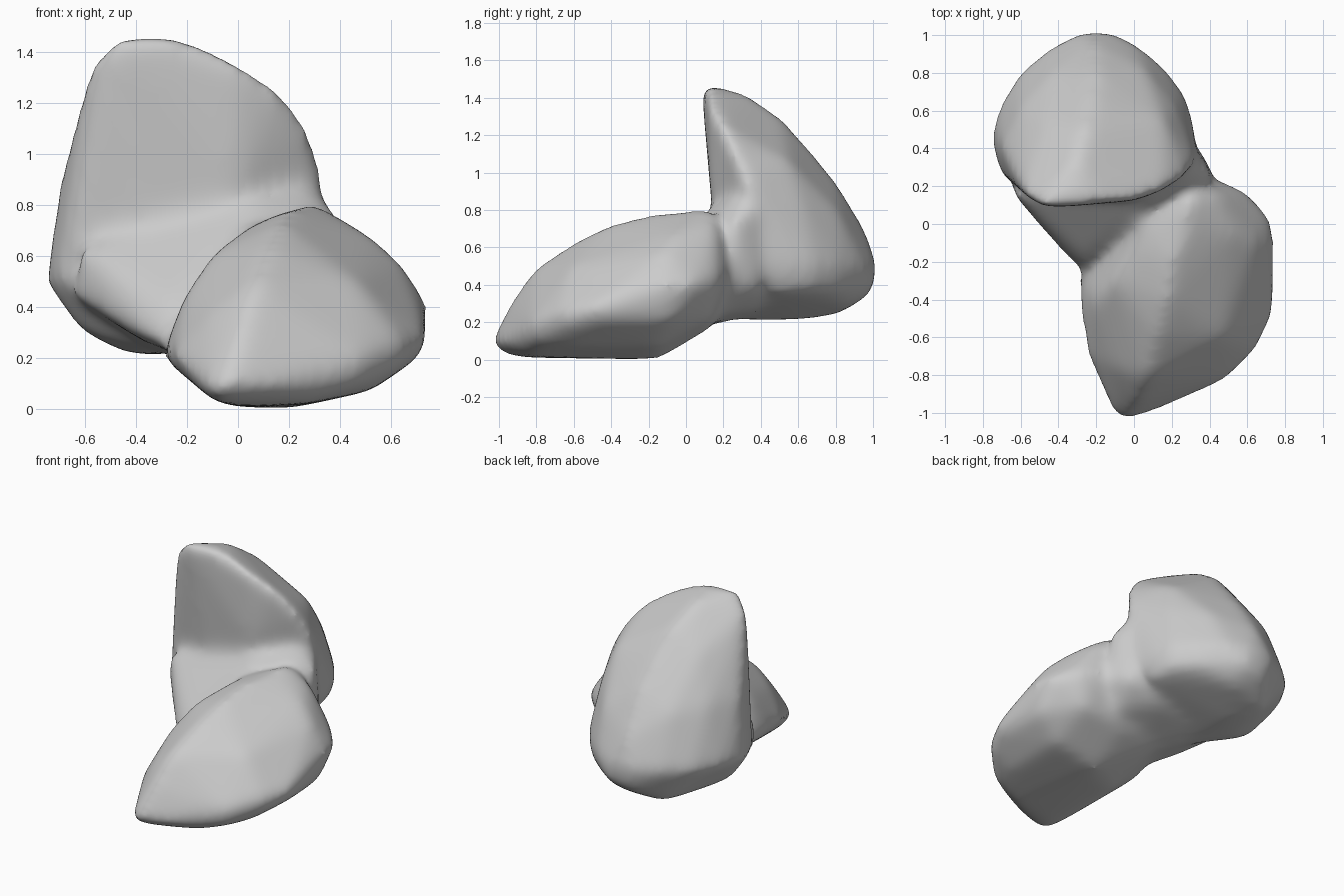
import bpy
import bmesh

cube = bpy.data.objects.get("Cube")
if cube:
    bpy.data.objects.remove(cube, do_unlink=True)


def make_material(name, value):
    material = bpy.data.materials.new(name)
    material.use_nodes = True
    color = (value, value, value, 1)
    material.diffuse_color = color
    material.node_tree.nodes["Principled BSDF"].inputs["Base Color"].default_value = color
    return material


def add_hull(bm, *outlines):
    """Wrap one convex lump around several guide outlines."""
    verts = [bm.verts.new(point) for outline in outlines for point in outline]
    result = bmesh.ops.convex_hull(bm, input=verts)
    inner = [v for v in result["geom_interior"] if isinstance(v, bmesh.types.BMVert)]
    bmesh.ops.delete(bm, geom=inner, context="VERTS")


def level(z, outline):
    """Place a flat outline at one height."""
    return [(x, y, z) for x, y in outline]


bm = bmesh.new()

# Tall rear lobe: crown, steep front, sloping back, wide girdle, underside
crown = [(-.48, .08, 1.47), (-.28, .11, 1.47), (-.3, .34, 1.42),
         (-.58, .15, 1.37), (-.15, .11, 1.44)]
front_edge = [(0, .12, 1.36), (.17, .18, 1.26), (.28, .25, 1.11),
              (.33, .32, .97), (-.59, .18, .95), (0, .13, .9)]
back_slope = [(-.25, .51, 1.3), (-.22, .67, 1.12), (-.2, .8, .96),
              (-.22, .96, .7), (.16, .55, 1.06), (-.46, .54, 1.15)]
side_swell = [(-.65, .28, 1.1), (-.7, .4, .9), (-.6, .62, .88),
              (-.43, .8, .85), (.22, .62, .84), (.06, .82, .78), (.3, .45, .8)]
girdle = level(.5, [(-.75, .52), (-.75, .4), (-.7, .25), (-.71, .64),
                    (-.61, .8), (-.46, .93), (-.28, 1.02), (-.14, 1.02),
                    (.02, .95), (.17, .82), (.27, .69), (.32, .52), (.32, .38)])
rear_base = [(-.25, .99, .35), (-.1, 1, .38), (-.62, .38, .3),
             (-.45, .45, .22), (-.4, .82, .24), (-.1, .87, .28),
             (.14, .81, .37), (.25, .66, .37), (.28, .48, .35),
             (-.3, .6, .21), (-.3, .2, .21)]
add_hull(bm, crown, front_edge, back_slope, side_swell, girdle, rear_base)

# Low front lobe: pointed nose, rounded flank, ridge, steep left wall, base
nose = [(-.11, -1.02, .08), (-.04, -1.05, .1), (.01, -.95, .3),
        (-.1, -.99, .03), (.1, -1, .08), (.27, -.92, .09)]
flank = [(.5, -.82, .2), (.65, -.67, .26), (.75, -.47, .28),
         (.75, -.1, .4), (.72, .05, .4), (.61, .17, .42), (.47, .23, .45)]
low_flank = [(.47, -.81, .09), (.64, -.65, .17), (.71, -.45, .2),
             (.7, -.1, .21), (.52, .13, .22)]
ridge = [(.06, -.82, .49), (.12, -.59, .64), (.17, -.4, .73),
         (.2, -.2, .78), (.02, -.15, .7), (.28, 0, .8), (.3, .15, .81),
         (.05, 0, .72), (.52, -.05, .68), (.64, -.1, .58), (.47, -.6, .5),
         (.43, .17, .72)]
left_wall = [(-.3, -.3, .2), (-.29, -.46, .22), (-.25, -.7, .2),
             (-.19, -.84, .14), (-.21, -.4, .46), (-.11, -.3, .61), (-.11, -.76, .37)]
front_base = [(0, -.9, .01), (.28, -.83, .02), (.2, -.15, 0), (-.05, -.3, .01),
              (.52, -.6, .07), (.52, -.15, .07), (.2, .15, .18), (-.1, .1, .17)]
add_hull(bm, nose, flank, low_flank, ridge, left_wall, front_base)

# Thick neck: a broad slope on the left, a shallow valley on the right
neck_left = [(-.67, .2, .45), (-.63, .15, .64), (-.51, .01, .36),
             (-.49, .01, .48), (-.41, -.09, .29), (-.29, -.26, .24), (-.25, -.2, .4)]
neck_front = [(-.1, .07, .63), (.1, .12, .82), (.28, .24, .86)]
neck_right = [(.42, .25, .73), (.42, .26, .42), (.35, .36, .82), (.35, .4, .38)]
neck_base = [(-.3, .3, .22), (0, -.1, .13), (.1, .4, .27), (.3, .2, .25)]
add_hull(bm, neck_left, neck_front, neck_right, neck_base)

bmesh.ops.recalc_face_normals(bm, faces=bm.faces[:])
mesh = bpy.data.meshes.new("rock_lumps")
bm.to_mesh(mesh)
bm.free()
rock = bpy.data.objects.new("two_lobed_rock", mesh)
bpy.context.scene.collection.objects.link(rock)

# Fuse the lumps into one skin and wear the edges down
fuse = rock.modifiers.new("fuse", "REMESH")
fuse.mode = "VOXEL"
fuse.voxel_size = .025
wear = rock.modifiers.new("wear", "SMOOTH")
wear.factor = .5
wear.iterations = 36
graph = bpy.context.evaluated_depsgraph_get()
skin = bpy.data.meshes.new_from_object(rock.evaluated_get(graph))
rock.modifiers.clear()
rock.data = skin
skin.name = "rock_skin"
bpy.data.meshes.remove(mesh)

# Plain grey stone, smooth shaded
skin.materials.clear()
skin.materials.append(make_material("stone_grey", .6))
for face in skin.polygons:
    face.use_smooth = True
    face.material_index = 0
skin.update()
